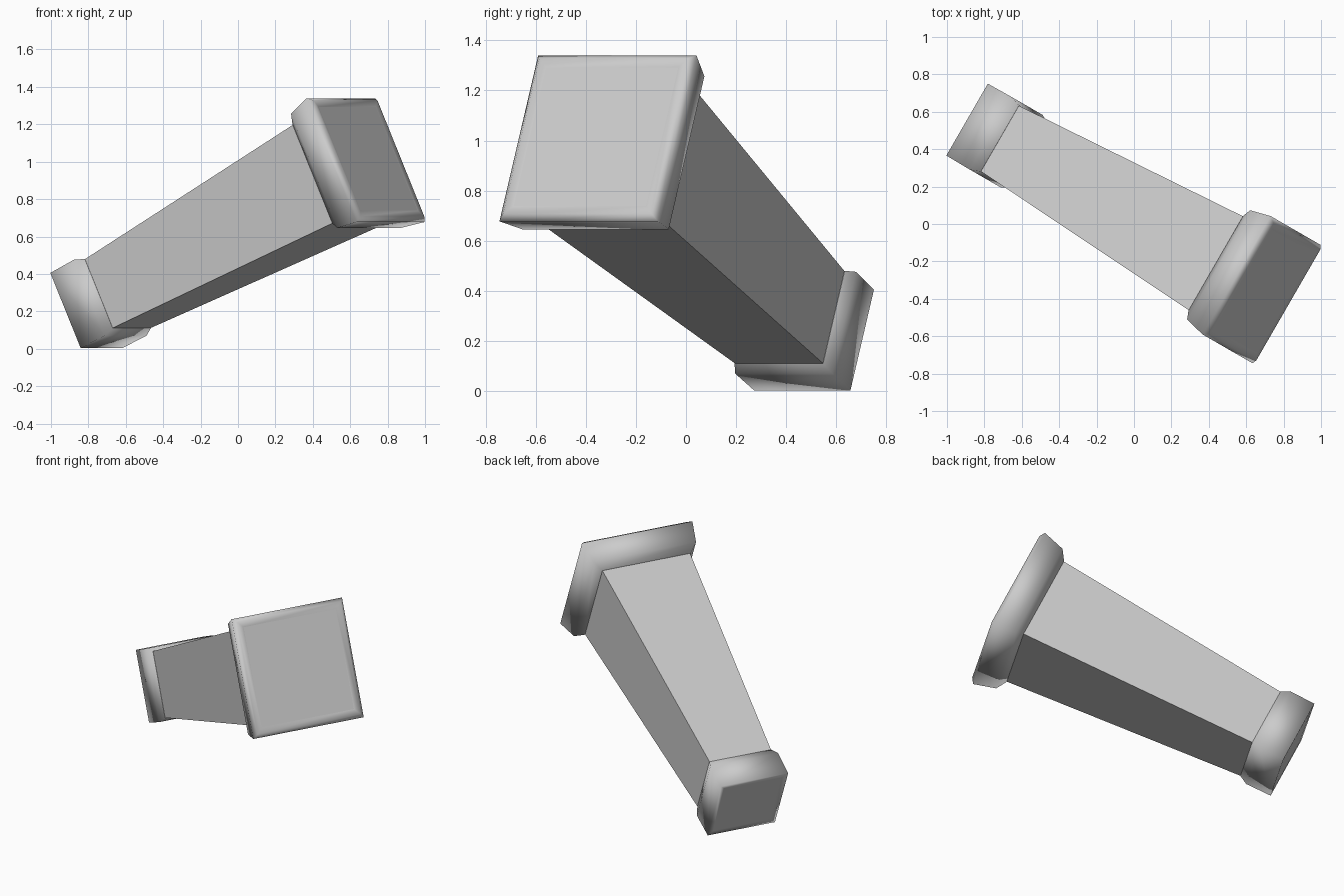
import bpy, bmesh, math
from mathutils import Matrix, Vector

if "Cube" in bpy.data.objects:
    bpy.data.objects.remove(bpy.data.objects["Cube"])

# Tilted frame: side, up and length axes of the beam
yaw, pitch = math.radians(-30), math.radians(25)
axis = Vector((math.cos(pitch) * math.cos(yaw), math.cos(pitch) * math.sin(yaw), math.sin(pitch)))
side = Vector((-math.sin(yaw), math.cos(yaw), 0))
up = axis.cross(side)
origin = side * 0.037 + up * 0.59
FRAME = Matrix((side, up, axis)).transposed().to_4x4()
FRAME.translation = origin


def square_loft(name, profile, smooth):
    """Skin square rings given as (distance along axis, half width)."""
    bm = bmesh.new()
    rings = [[bm.verts.new((x * w, y * w, d)) for x, y in ((-1, -1), (1, -1), (1, 1), (-1, 1))]
             for d, w in profile]
    for a, b in zip(rings, rings[1:]):
        for i in range(4):
            j = (i + 1) % 4
            bm.faces.new((a[i], a[j], b[j], b[i])).smooth = smooth
    bm.faces.new(rings[0][::-1])
    bm.faces.new(rings[-1])
    bmesh.ops.recalc_face_normals(bm, faces=bm.faces)
    bm.transform(FRAME)
    mesh = bpy.data.meshes.new(name)
    bm.to_mesh(mesh)
    bm.free()
    obj = bpy.data.objects.new(name, mesh)
    bpy.context.collection.objects.link(obj)
    return obj


# Tapered square beam
square_loft("tapered_beam", [(-0.568, 0.203), (0.945, 0.29)], False)

# Rounded collar on the wide upper end
square_loft("upper_collar", [(0.945, 0.292), (0.985, 0.337), (1.121, 0.365),
                             (1.143, 0.342), (1.138, 0.305)], True)

# Rounded collar on the narrow lower end
square_loft("lower_collar", [(-0.780, 0.188), (-0.782, 0.222), (-0.619, 0.224),
                             (-0.567, 0.204)], True)
